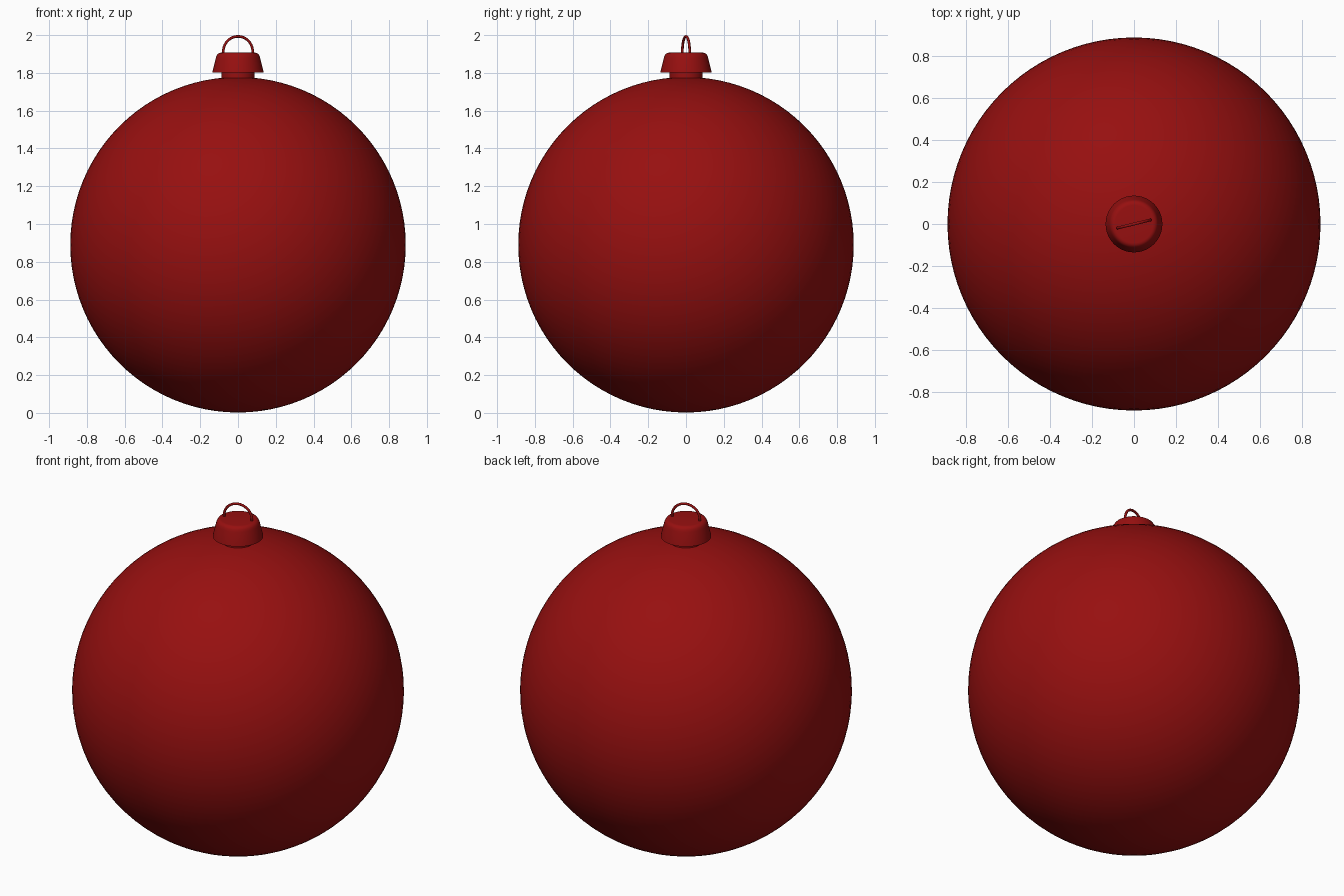
import bpy
import math
from mathutils import Matrix

cube = bpy.data.objects.get("Cube")
if cube:
    bpy.data.objects.remove(cube, do_unlink=True)

red = bpy.data.materials.new("deep_red")
red.use_nodes = True
COLOUR = (0.31, 0.005, 0.005, 1)
red.diffuse_color = COLOUR
red.node_tree.nodes["Principled BSDF"].inputs["Base Color"].default_value = COLOUR


def finish(name, angle=35):
    obj = bpy.context.object
    obj.name = name
    obj.data.materials.append(red)
    bpy.ops.object.shade_smooth_by_angle(angle=math.radians(angle))
    return obj


def lathe(name, profile, sides=64):
    """Spin a (radius, height) profile around the z axis."""
    verts, faces = [], []
    for r, z in profile:
        for i in range(sides):
            a = math.tau * i / sides
            verts.append((r * math.cos(a), r * math.sin(a), z))
    for k in range(len(profile) - 1):
        for i in range(sides):
            j = (i + 1) % sides
            a, b = k * sides, (k + 1) * sides
            faces.append((a + i, a + j, b + j, b + i))
    faces.append(tuple(reversed(range(sides))))
    faces.append(tuple(range((len(profile) - 1) * sides, len(profile) * sides)))
    mesh = bpy.data.meshes.new(name)
    mesh.from_pydata(verts, [], faces)
    obj = bpy.data.objects.new(name, mesh)
    bpy.context.collection.objects.link(obj)
    bpy.ops.object.select_all(action="DESELECT")
    obj.select_set(True)
    bpy.context.view_layer.objects.active = obj
    return finish(name)


# Round body
bpy.ops.mesh.primitive_uv_sphere_add(segments=96, ring_count=48, radius=0.888, location=(0, 0, 0.89))
finish("ball")

# Short neck between ball and cap
lathe("neck", [(0.088, 1.74), (0.088, 1.82)])

# Tapered cap with a rounded shoulder
lathe("cap", [(0.135, 1.803), (0.134, 1.81), (0.117, 1.88), (0.113, 1.892),
              (0.107, 1.901), (0.098, 1.906), (0.09, 1.907)])

# Wire hanging loop, turned slightly about the vertical
R, BASE, STEPS = 0.08, 1.913, 32
points = [(-R, 1.895)]
points += [(-R * math.cos(math.pi * i / STEPS), BASE + R * math.sin(math.pi * i / STEPS))
           for i in range(STEPS + 1)]
points.append((R, 1.895))
curve = bpy.data.curves.new("hanging_loop", "CURVE")
curve.dimensions = "3D"
curve.bevel_depth = 0.007
curve.bevel_resolution = 3
curve.use_fill_caps = True
spline = curve.splines.new("POLY")
spline.points.add(len(points) - 1)
for p, (x, z) in zip(spline.points, points):
    p.co = (x, 0, z, 1)
loop = bpy.data.objects.new("hanging_loop", curve)
bpy.context.collection.objects.link(loop)
loop.matrix_world = Matrix.Rotation(math.radians(14), 4, "Z")
bpy.ops.object.select_all(action="DESELECT")
loop.select_set(True)
bpy.context.view_layer.objects.active = loop
bpy.ops.object.convert(target="MESH")
finish("hanging_loop", 60)
